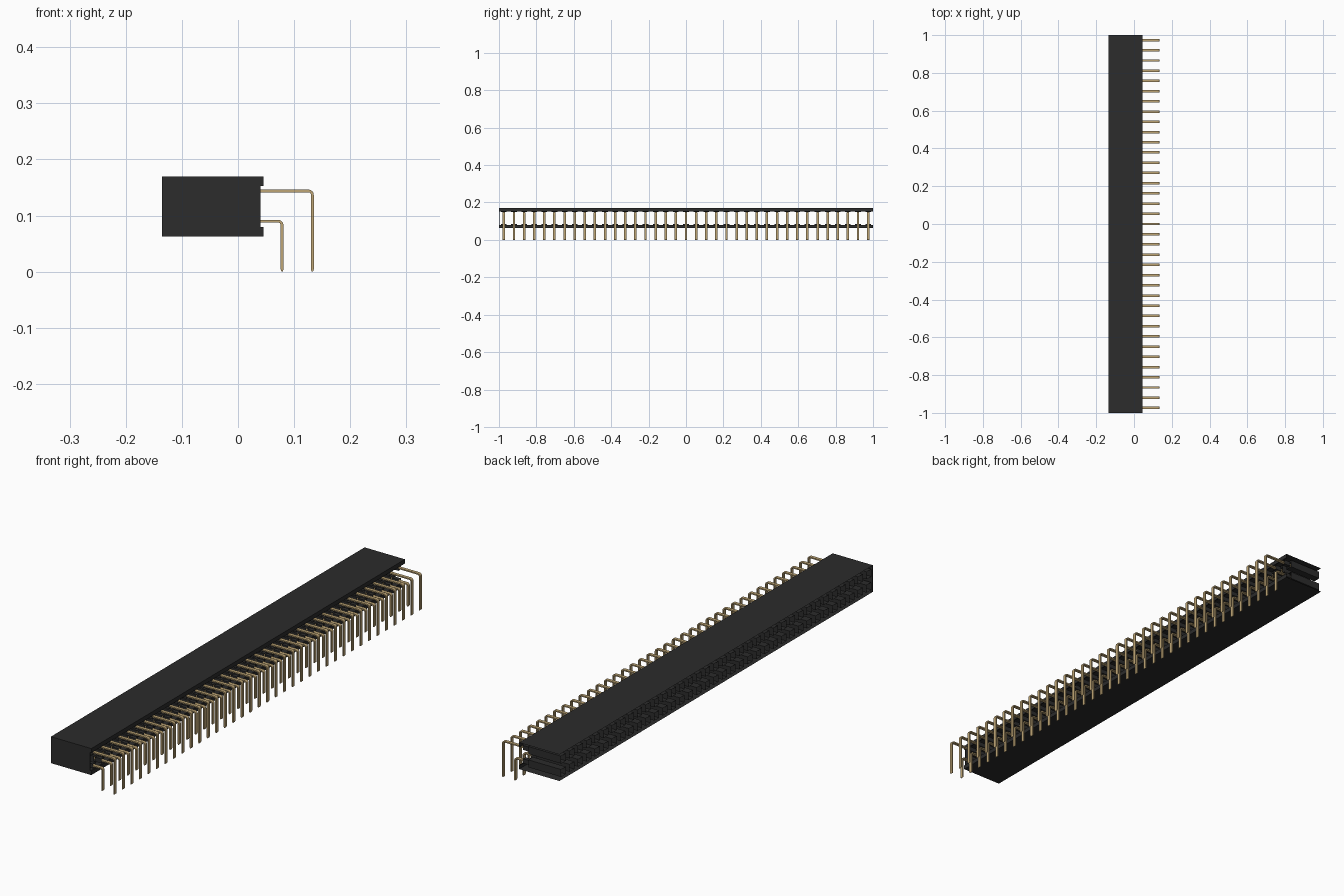
import bpy, bmesh, math

cube = bpy.data.objects.get("Cube")
if cube:
    bpy.data.objects.remove(cube)

PITCH, COUNT = 0.0541, 37
X0, X1, LIP = -0.135, 0.04, 0.045      # mating face, rear face, rear lip
Z0, Z1 = 0.063, 0.17                   # housing underside and top
Z_LOW, Z_HIGH = 0.09, 0.144            # heights of the two contact rows
YS = [(i - (COUNT - 1) / 2) * PITCH for i in range(COUNT)]


def material(name, rgb, rough):
    m = bpy.data.materials.new(name)
    m.use_nodes = True
    m.diffuse_color = (*rgb, 1)
    bsdf = m.node_tree.nodes["Principled BSDF"]
    bsdf.inputs["Base Color"].default_value = (*rgb, 1)
    bsdf.inputs["Roughness"].default_value = rough
    return m


BLACK = material("black plastic", (0.025, 0.025, 0.025), 0.6)
GOLD = material("gold metal", (0.52, 0.38, 0.18), 0.5)


def finish(name, bm, mat):
    me = bpy.data.meshes.new(name)
    bm.to_mesh(me)
    bm.free()
    me.materials.append(mat)
    ob = bpy.data.objects.new(name, me)
    bpy.context.collection.objects.link(ob)
    return ob


def quad(bm, *pts):
    return bm.faces.new([bm.verts.new(p) for p in pts])


def strip(bm, path, y0, y1):
    """Sweep an open xz path between two y positions."""
    a = [bm.verts.new((x, y0, z)) for x, z in path]
    b = [bm.verts.new((x, y1, z)) for x, z in path]
    for i in range(len(path) - 1):
        bm.faces.new((a[i], a[i + 1], b[i + 1], b[i]))


def prism(bm, outline, y0, y1):
    """Solid extrusion of a closed xz outline along y."""
    strip(bm, outline + outline[:1], y0, y1)
    for y in (y0, y1):
        bm.faces.new([bm.verts.new((x, y, z)) for x, z in outline])
    bmesh.ops.remove_doubles(bm, verts=bm.verts[:], dist=1e-6)


# Housing skins: top and bottom sheets, each wrapping round a rear lip
for name, z, zi in (("housing_top", Z1, 0.153), ("housing_bottom", Z0, 0.08)):
    bm = bmesh.new()
    strip(bm, [(X0, z), (LIP, z), (LIP, zi), (X1, zi)], -1, 1)
    bmesh.ops.recalc_face_normals(bm, faces=bm.faces[:])
    if sum(f.normal.z * (1 if z == Z1 else -1) * f.calc_area() for f in bm.faces) < 0:
        bmesh.ops.reverse_faces(bm, faces=bm.faces[:])
    finish(name, bm, BLACK)

# Closed end wall with the stepped rear edge
bm = bmesh.new()
prism(bm, [(X0, Z0), (LIP, Z0), (LIP, 0.08), (X1, 0.08), (X1, 0.153),
           (LIP, 0.153), (LIP, Z1), (X0, Z1)], -1, -0.998)
bmesh.ops.recalc_face_normals(bm, faces=bm.faces[:])
finish("end_wall", bm, BLACK)

# Socket cavities: thin square sleeves, narrowing to a slot at the rear
for row, zc, side in (("upper", Z_HIGH, 1), ("lower", Z_LOW, -1)):
    bm = bmesh.new()
    h = 0.015
    for y in YS:
        ring = [(-h, -h), (h, -h), (h, h), (-h, h)]
        for k in range(4):
            (ya, za), (yb, zb) = ring[k], ring[(k + 1) % 4]
            quad(bm, (X0, y + ya, zc + za), (X0, y + yb, zc + zb),
                 (0.012, y + yb, zc + zb), (0.012, y + ya, zc + za))
        # Shoulder and narrow slot round the contact
        zs = zc + side * 0.012
        quad(bm, (0.012, y - h, zc + side * 0.004), (0.012, y + h, zc + side * 0.004),
             (0.012, y + h, zs), (0.012, y - h, zs))
        for dy in (-0.008, 0.008):
            quad(bm, (0.012, y + dy, zc - 0.009), (X1, y + dy, zc - 0.009),
                 (X1, y + dy, zc + 0.009), (0.012, y + dy, zc + 0.009))
        for dz in (-0.009, 0.009):
            quad(bm, (0.012, y - 0.008, zc + dz), (X1, y - 0.008, zc + dz),
                 (X1, y + 0.008, zc + dz), (0.012, y + 0.008, zc + dz))
    finish(row + "_sockets", bm, BLACK)


def pin_outline(zc, xe, t=0.0025, r=0.007):
    """Side outline of a strip pin that runs rearward, then bends down."""
    def arc(rad):
        cx, cz = xe - r, zc - r
        return [(cx + rad * math.sin(a), cz + rad * math.cos(a))
                for a in (k * math.pi / 8 for k in range(5))]
    outer, inner = arc(r + t), arc(r - t)
    return ([(-0.02, zc + t)] + outer + [(xe + t, 0.004), (xe + 0.001, 0),
            (xe - 0.001, 0), (xe - t, 0.004)] + inner[::-1] + [(-0.02, zc - t)])


# Bent solder pins and the spring blades that grip inside each socket
for row, zc, xe in (("upper", Z_HIGH, 0.1325), ("lower", Z_LOW, 0.0785)):
    bm = bmesh.new()
    prism(bm, pin_outline(zc, xe), -0.0065, 0.0065)
    for s in (-1, 1):
        path = [(-0.02, zc), (-0.03, zc + s * 0.009), (-0.10, zc + s * 0.004),
                (-0.12, zc + s * 0.009)]
        back = [(x, z + s * 0.002) for x, z in reversed(path)]
        prism(bm, path + back, -0.006, 0.006)
    bmesh.ops.recalc_face_normals(bm, faces=bm.faces[:])
    ob = finish(row + "_pins", bm, GOLD)
    ob.location.y = YS[0]
    arr = ob.modifiers.new("repeat", 'ARRAY')
    arr.count = COUNT
    arr.use_relative_offset = False
    arr.use_constant_offset = True
    arr.constant_offset_displace = (0, PITCH, 0)
